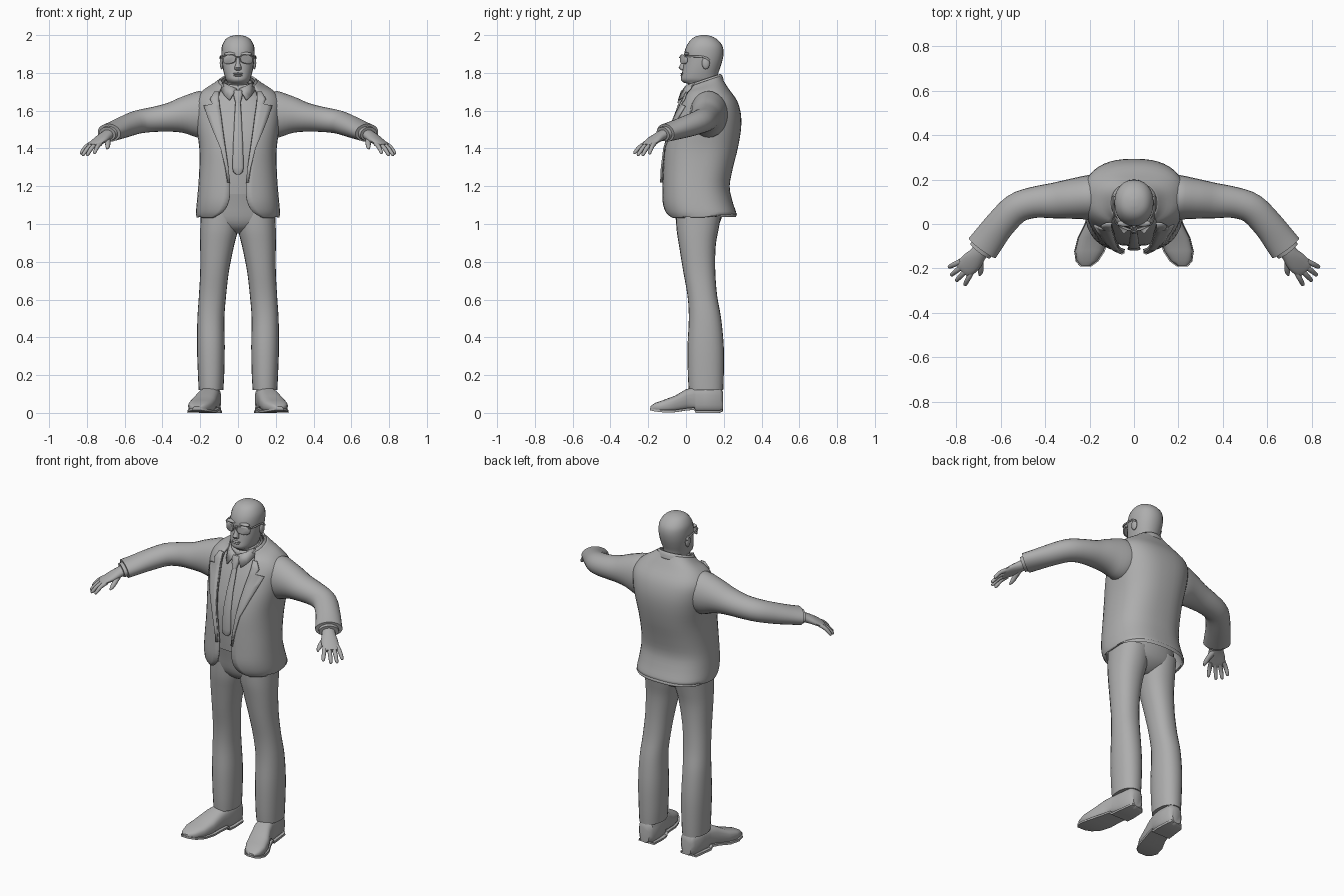
import bpy, bmesh, math
from mathutils import Vector

grey = bpy.data.materials.new("plain grey")
grey.diffuse_color = (0.42, 0.42, 0.42, 1)


def build(name, rings, closed=True, caps=True, mirror=False, thick=0, angle=45):
    """Skin a list of point rings into one object."""
    bm = bmesh.new()
    vs = [[bm.verts.new(p) for p in r] for r in rings]
    n = len(rings[0])
    for a, b in zip(vs, vs[1:]):
        for i in range(n if closed else n - 1):
            j = (i + 1) % n
            bm.faces.new((a[i], a[j], b[j], b[i]))
    if caps and closed:
        bm.faces.new(vs[0])
        bm.faces.new(vs[-1])
    bmesh.ops.recalc_face_normals(bm, faces=bm.faces)
    me = bpy.data.meshes.new(name)
    bm.to_mesh(me)
    bm.free()
    me.materials.append(grey)
    ob = bpy.data.objects.new(name, me)
    bpy.context.collection.objects.link(ob)
    bpy.ops.object.select_all(action='DESELECT')
    ob.select_set(True)
    bpy.context.view_layer.objects.active = ob
    bpy.ops.object.shade_smooth_by_angle(angle=math.radians(angle))
    if mirror:
        ob.modifiers.new("mirror", 'MIRROR').merge_threshold = 0.002
    if thick:
        s = ob.modifiers.new("cloth", 'SOLIDIFY')
        s.thickness, s.offset = thick, 0
    return ob


def smooth(rows, k=3):
    """Catmull-Rom rows in between the given ones."""
    out = []
    for i in range(len(rows) - 1):
        a, b, c, d = rows[max(i - 1, 0)], rows[i], rows[i + 1], rows[min(i + 2, len(rows) - 1)]
        for s in range(k):
            t = s / k
            out.append([q + .5 * t * (r - p + t * (2 * p - 5 * q + 4 * r - w + t * (3 * (q - r) + w - p)))
                        for p, q, r, w in zip(a, b, c, d)])
    return out + [list(rows[-1])]


def power(v, p):
    return math.copysign(abs(v) ** p, v)


def oval(p=1.0, n=24):
    return [(power(math.sin(2 * math.pi * i / n), p), power(-math.cos(2 * math.pi * i / n), p)) for i in range(n)]


def column(name, rows, p=1.0, tilt=0, **kw):
    """Upright loft from rows of z, x0, x1, y0, y1."""
    rings = []
    for z, x0, x1, y0, y1 in smooth(rows):
        cx, cy, rx, ry = (x0 + x1) / 2, (y0 + y1) / 2, (x1 - x0) / 2, (y1 - y0) / 2
        rings.append([(cx + rx * u, cy + ry * v, z + tilt * ry * v) for u, v in oval(p)])
    return build(name, rings, **kw)


def tube(name, rows, k=3, n=16, **kw):
    """Loft along a path from rows of x, y, z, side radius, vertical radius."""
    rows = smooth(rows, k)
    pts = [Vector(r[:3]) for r in rows]
    rings = []
    for i, (c, r) in enumerate(zip(pts, rows)):
        t = (pts[min(i + 1, len(pts) - 1)] - pts[max(i - 1, 0)]).normalized()
        side = t.cross(Vector((0, 0, 1))).normalized()
        up = side.cross(t)
        rings.append([c + side * u * r[3] + up * v * r[4] for u, v in oval(1, n)])
    return build(name, rings, mirror=True, **kw)


def ball(name, c, r, mirror=False):
    rings = []
    for i in range(9):
        a = math.pi * (0.02 + 0.96 * i / 8)
        rings.append([(c[0] + r[0] * math.sin(a) * u, c[1] + r[1] * math.sin(a) * v,
                       c[2] + r[2] * math.cos(a)) for u, v in oval(1, 14)])
    return build(name, rings, mirror=mirror)


# Trousers
column("trouser_leg", [(.12, .078, .208, .015, .197), (.2, .073, .212, .01, .2), (.35, .07, .217, .008, .2),
                       (.5, .072, .215, .015, .186), (.62, .063, .207, .008, .165), (.75, .048, .2, -.015, .155),
                       (.88, .022, .2, -.036, .157), (.97, .0, .2, -.05, .172), (1.06, -.01, .198, -.055, .19)],
       p=.9, mirror=True)
column("trouser_hips", [(.95, -.05, .05, .02, .11), (.975, -.12, .12, -.025, .15), (1.02, -.19, .19, -.053, .185),
                        (1.1, -.19, .19, -.07, .2), (1.19, -.185, .185, -.09, .19)], p=.85)

# Shoes: rows of y, centre x, half width, bottom, top
shoe = [(.197, .14, .03, .01, .11), (.18, .14, .047, 0, .135), (.1, .143, .054, 0, .14), (.055, .148, .054, 0, .137),
        (.045, .15, .054, .016, .136), (0, .162, .057, .012, .125), (-.06, .183, .066, .003, .09),
        (-.12, .2, .064, .003, .068), (-.165, .211, .046, .008, .052), (-.188, .217, .02, .014, .035)]
build("shoe", [[(cx + hw * u, y, (z0 + z1) / 2 + (z1 - z0) / 2 * v) for u, v in oval(.7)]
               for y, cx, hw, z0, z1 in shoe], mirror=True)
build("shoe_sole", [[(cx + (hw + .005) * u, y - .003, z0 + (.012 if v > 0 else 0)) for u, v in oval(.7)]
                    for y, cx, hw, z0, z1 in shoe], mirror=True)

# Shirt
column("shirt", [(1.16, -.15, .15, -.09, .15), (1.3, -.16, .16, -.1, .18), (1.42, -.17, .17, -.092, .2),
                 (1.52, -.18, .18, -.065, .21), (1.6, -.18, .18, -.035, .2), (1.66, -.15, .15, -.008, .19),
                 (1.72, -.075, .075, .015, .165)], p=.8)

# Jacket body: rows of z, half width, front y, back y, opening half width, neck tilt
P = .8
jacket = smooth([(1.035, .214, -.088, .264, .13, 0), (1.065, .216, -.108, .258, .078, 0),
                 (1.12, .212, -.12, .24, .048, 0), (1.2, .205, -.12, .225, .042, 0),
                 (1.3, .199, -.118, .243, .052, 0), (1.4, .199, -.112, .268, .066, 0),
                 (1.5, .212, -.088, .285, .08, 0), (1.58, .222, -.055, .285, .09, 0),
                 (1.65, .222, -.022, .265, .1, 0), (1.7, .185, .0, .222, .1, .1),
                 (1.73, .13, .008, .192, .093, .3), (1.75, .1, .012, .18, .084, .35)])
rings = []
for k, (z, w, yf, yb, gap, tilt) in enumerate(jacket):
    start = math.asin(min(.99, gap / w) ** (1 / P))
    mid, ry, ring = (yf + yb) / 2, (yb - yf) / 2, []
    for i in range(21):
        a = start + (math.pi - start) * i / 20
        y = mid - ry * power(math.cos(a), P)
        rise = .02 * max(0, (y - mid) / ry) if k == 0 else 0
        if k == 0 and i == 5:
            rise = .035          # small vent in the hem
        ring.append((w * max(0, math.sin(a)) ** P if i < 20 else 0, y, z + rise + tilt * (y - mid)))
    rings.append(ring)
build("jacket_body", rings, closed=False, mirror=True, thick=.012, angle=60)


def jacket_front(z, x):
    """Front surface depth and opening of the jacket at a height."""
    k = max(i for i in range(len(jacket) - 1) if jacket[i][0] <= z)
    a, b = jacket[k], jacket[k + 1]
    t = (z - a[0]) / (b[0] - a[0])
    _, w, yf, yb, gap, _ = [p + t * (q - p) for p, q in zip(a, b)]
    x = gap if x is None else x
    mid = (yf + yb) / 2
    return x, mid - (mid - yf) * (1 - min(1, x / w) ** (2 / P)) ** (P / 2)


# Lapels
rings = []
for z, outer in [(1.22, .055), (1.3, .068), (1.4, .093), (1.5, .135), (1.57, .162), (1.625, .18),
                 (1.635, .135), (1.66, .148), (1.7, .125)]:
    xi, yi = jacket_front(z, None)
    ring = []
    for t in (0, .33, .67, 1):
        x, y = jacket_front(z, xi + (outer - xi) * t)
        ring.append((x, y - .008 - .008 * t, z))
    rings.append(ring)
build("lapel", rings, closed=False, mirror=True, thick=.009)

# Collars
column("jacket_collar", [(1.725, -.11, .11, .005, .195), (1.75, -.1, .1, .0, .188), (1.762, -.09, .09, .01, .18)],
       tilt=.35, caps=False, thick=.01)
column("shirt_collar", [(1.71, -.085, .085, .005, .178), (1.745, -.08, .08, -.002, .175), (1.755, -.073, .073, .005, .17)],
       tilt=.3, caps=False, thick=.006)
build("collar_flap", [[(.006, -.012, 1.715), (.045, -.04, 1.655)], [(.05, .005, 1.735), (.068, -.012, 1.675)],
                      [(.08, .05, 1.75), (.09, .04, 1.71)]], closed=False, mirror=True, thick=.008)

# Tie: rows of z, half width, y
build("tie", [[(w * u, y + .008 * v, z) for u, v in oval(.8, 12)] for z, w, y in
              [(1.262, .01, -.107), (1.275, .025, -.11), (1.3, .03, -.112), (1.42, .026, -.102), (1.52, .021, -.076),
               (1.6, .017, -.046), (1.645, .014, -.03)]])
build("tie_knot", [[(w * u, y + .014 * v, z) for u, v in oval(.8, 12)] for z, w, y in
                   [(1.64, .013, -.032), (1.67, .022, -.024), (1.7, .025, -.014), (1.71, .02, -.008)]])

# Sleeves, cuffs and hands
tube("sleeve", [(.13, .125, 1.585, .1, .1), (.2, .12, 1.58, .1, .124), (.28, .113, 1.577, .09, .1),
                (.36, .105, 1.565, .08, .077), (.45, .097, 1.553, .07, .066), (.53, .07, 1.54, .068, .062),
                (.6, .0, 1.515, .068, .057), (.65, -.065, 1.495, .072, .051), (.682, -.108, 1.483, .075, .048)], n=24)
tube("shirt_cuff", [(.66, -.08, 1.488, .055, .04), (.692, -.122, 1.476, .055, .038)], k=1)
tube("palm", [(.675, -.1, 1.482, .034, .028), (.7, -.135, 1.466, .038, .026), (.73, -.17, 1.445, .047, .021),
              (.76, -.198, 1.424, .045, .015), (.772, -.21, 1.415, .038, .01)])
for i, (s, tx, ty, tz) in enumerate([(.034, .835, -.195, 1.372), (.012, .825, -.232, 1.364),
                                     (-.011, .802, -.258, 1.364), (-.033, .762, -.277, 1.374)]):
    x, y = .753 + .75 * s, -.19 + .66 * s
    tube(f"finger_{i + 1}", [(x, y, 1.427, .013, .012), ((x + tx) / 2, (y + ty) / 2, (1.427 + tz) / 2 + .008, .012, .011),
                             (tx * .9 + x * .1, ty * .9 + y * .1, tz + .005, .009, .009), (tx, ty, tz, .003, .003)], n=10)
tube("thumb", [(.695, -.145, 1.455, .018, .016), (.69, -.185, 1.432, .015, .014),
               (.69, -.215, 1.41, .012, .011), (.694, -.232, 1.398, .004, .004)], n=10)

# Head and neck
column("head", [(1.66, -.075, .075, .02, .165), (1.735, -.07, .07, .015, .17), (1.748, -.055, .055, -.012, .168),
                (1.765, -.065, .065, -.027, .168), (1.795, -.074, .074, -.022, .17), (1.83, -.081, .081, -.016, .182),
                (1.87, -.086, .086, -.01, .194), (1.91, -.088, .088, -.008, .199), (1.945, -.084, .084, .004, .192),
                (1.975, -.068, .068, .025, .168), (1.992, -.045, .045, .05, .14), (2.0, -.012, .012, .08, .11)], p=.92)
build("nose", [[(w * u, y + d * v, z) for u, v in oval(1, 12)] for z, w, y, d in
               [(1.887, .008, -.008, .008), (1.85, .011, -.014, .014), (1.828, .019, -.018, .021),
                (1.817, .018, -.015, .016), (1.812, .008, -.012, .008)]])
ball("upper_lip", (0, -.018, 1.796), (.028, .012, .005))
ball("lower_lip", (0, -.018, 1.786), (.024, .012, .006))
ball("brow", (.04, .003, 1.9), (.036, .015, .01), mirror=True)
ball("ear", (.086, .105, 1.852), (.011, .021, .033), mirror=True)

# Glasses
build("lens", [[(x, -.03 + 5 * x * x + d, 1.872 + s * .024 * v - .004 * u) for u, v in oval(.75, 20)
                for x in [.044 + s * .034 * u]] for d, s in [(.008, 1), (0, 1), (-.003, .88)]], mirror=True)
tube("temple", [(.07, -.006, 1.888, .004, .004), (.088, .02, 1.888, .004, .005), (.093, .09, 1.885, .004, .005),
                (.092, .125, 1.865, .004, .005)], n=8)
tube("glasses_bridge", [(0, -.033, 1.882, .004, .004), (.018, -.03, 1.882, .004, .004)], k=1, n=8)
